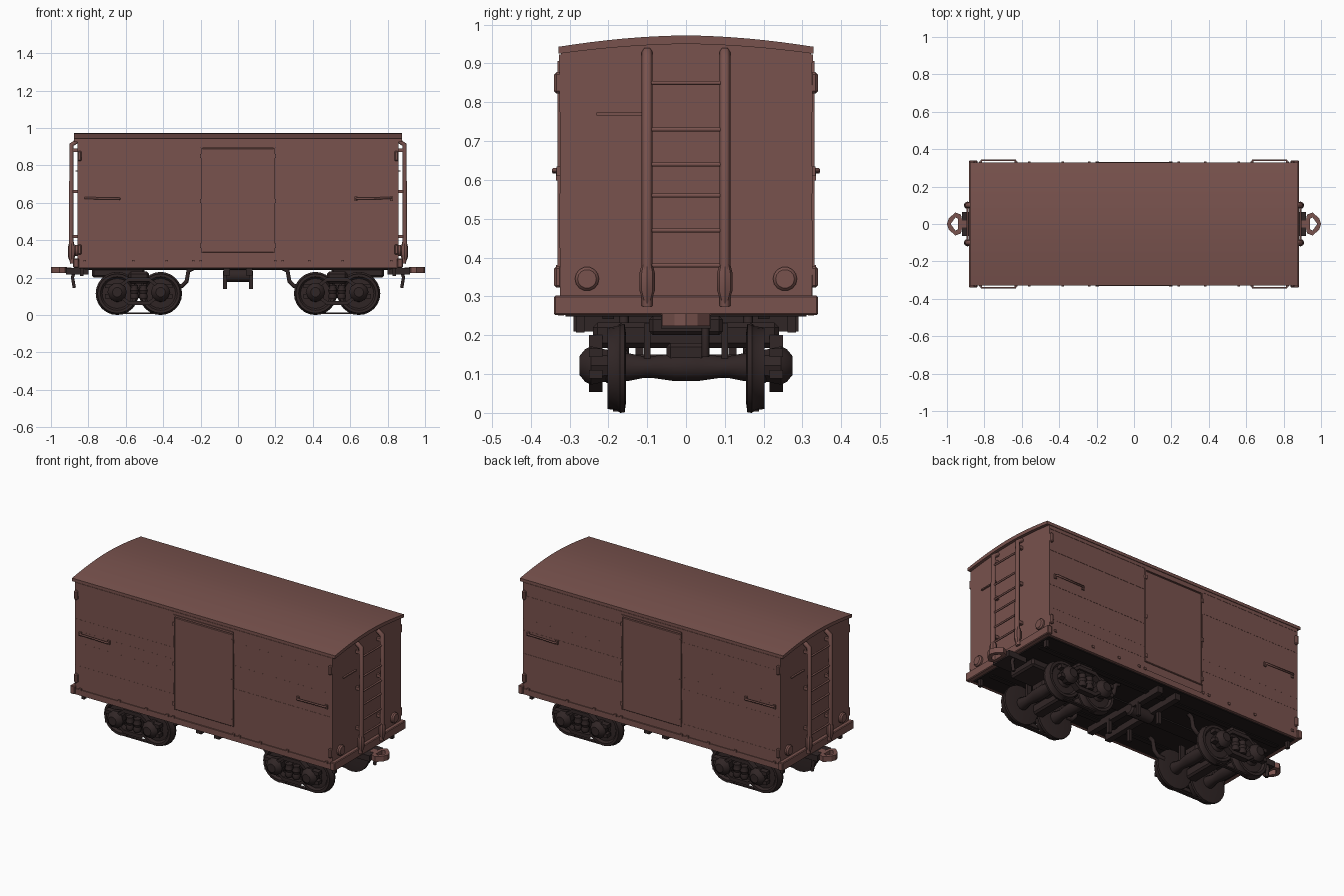
import bpy, bmesh, math, random
from mathutils import Vector

random.seed(4)
if "Cube" in bpy.data.objects:
    bpy.data.objects.remove(bpy.data.objects["Cube"])


def material(name, rgb):
    m = bpy.data.materials.new(name)
    m.use_nodes = True
    m.diffuse_color = (*rgb, 1)
    m.node_tree.nodes["Principled BSDF"].inputs["Base Color"].default_value = (*rgb, 1)
    return m


RED = material("oxide red", (0.19, 0.085, 0.075))
DARK = material("dark running gear", (0.03, 0.019, 0.019))
BLACK = material("underframe black", (0.016, 0.011, 0.011))
ENDS = ((-1, "right"), (1, "left"))
SIDES = ((-1, "front"), (1, "back"))


def finish(name, bm, mat, smooth=False):
    bmesh.ops.recalc_face_normals(bm, faces=bm.faces)
    me = bpy.data.meshes.new(name)
    bm.to_mesh(me)
    bm.free()
    me.materials.append(mat)
    ob = bpy.data.objects.new(name, me)
    bpy.context.collection.objects.link(ob)
    if smooth:
        bpy.ops.object.select_all(action="DESELECT")
        ob.select_set(True)
        bpy.context.view_layer.objects.active = ob
        bpy.ops.object.shade_smooth_by_angle(angle=math.radians(35))


def box(name, pos, size, mat=RED, bevel=0):
    bm = bmesh.new()
    bmesh.ops.create_cube(bm, size=1)
    for v in bm.verts:
        v.co = Vector(pos) + v.co * Vector(size)
    if bevel:
        bmesh.ops.bevel(bm, geom=bm.edges[:], offset=bevel, segments=1, affect="EDGES")
    finish(name, bm, mat)


def prism(name, outline, axis, lo, hi, mat=RED, smooth=False):
    """Extrude a closed outline along x, y or z."""
    def place(a, b, t):
        return {"x": (t, a, b), "y": (a, t, b), "z": (a, b, t)}[axis]
    bm = bmesh.new()
    rings = [[bm.verts.new(place(a, b, t)) for a, b in outline] for t in (lo, hi)]
    n = len(outline)
    for i in range(n):
        j = (i + 1) % n
        bm.faces.new((rings[0][i], rings[0][j], rings[1][j], rings[1][i]))
    for r in rings:
        bm.faces.new(r)
    finish(name, bm, mat, smooth)


def lathe(name, pos, profile, mat=DARK, axis="y", sides=20):
    """Turn (distance along axis, radius) pairs about the axis."""
    bm = bmesh.new()
    rings = []
    for t, r in profile:
        ring = []
        for k in range(sides):
            a = math.tau * k / sides
            c, s = r * math.cos(a), r * math.sin(a)
            off = {"x": (t, c, s), "y": (c, t, s), "z": (c, s, t)}[axis]
            ring.append(bm.verts.new(Vector(pos) + Vector(off)))
        rings.append(ring)
    for p, q in zip(rings, rings[1:]):
        for k in range(sides):
            j = (k + 1) % sides
            bm.faces.new((p[k], p[j], q[j], q[k]))
    bm.faces.new(rings[0])
    bm.faces.new(rings[-1])
    finish(name, bm, mat, True)


def rod(name, points, radius, mat=RED):
    cu = bpy.data.curves.new(name, "CURVE")
    cu.dimensions = "3D"
    cu.bevel_depth, cu.bevel_resolution, cu.use_fill_caps = radius, 1, True
    sp = cu.splines.new("POLY")
    sp.points.add(len(points) - 1)
    for p, co in zip(sp.points, points):
        p.co = (*co, 1)
    cu.materials.append(mat)
    ob = bpy.data.objects.new(name, cu)
    bpy.context.collection.objects.link(ob)


# Body shell and arched roof
def arch(half, edge, crown, steps=16):
    return [(half * t, crown - (crown - edge) * abs(t) ** 1.8)
            for t in (1 - 2 * i / steps for i in range(steps + 1))]


prism("body", [(-0.322, 0.255), (0.322, 0.255)] + arch(0.322, 0.93, 0.955), "x", -0.858, 0.858)
prism("roof", arch(0.328, 0.943, 0.972) + arch(0.328, 0.925, 0.95)[::-1],
      "x", -0.876, 0.876, smooth=True)
box("floor_underside", (0, 0, 0.253), (1.7, 0.62, 0.01), BLACK)

# Flush boards, sills, doors and side fittings
for s, side in SIDES:
    rows = 9
    step = 0.63 / rows
    for i in range(rows):
        for lo, hi in ((-0.858, -0.2), (0.2, 0.858)):
            box(f"{side}_plank", ((lo + hi) / 2, s * 0.32, 0.285 + step * (i + 0.5)),
                (hi - lo, 0.009 + random.uniform(0, 0.004), step))
    box(f"{side}_sill", (0, s * 0.322, 0.268), (1.74, 0.016, 0.034))
    box(f"{side}_eave_strip", (0, s * 0.322, 0.913), (1.716, 0.01, 0.02))
    box(f"{side}_door", (0, s * 0.323, 0.612), (0.385, 0.012, 0.555), RED, 0.003)
    box(f"{side}_door_track", (0, s * 0.325, 0.9), (0.4, 0.012, 0.012))
    for x in (-0.195, 0.195):
        box(f"{side}_door_stop", (x, s * 0.325, 0.615), (0.008, 0.012, 0.56))
        for z in (0.37, 0.61, 0.85):
            box(f"{side}_door_hinge", (x, s * 0.328, z), (0.014, 0.014, 0.022))
    for e, end in ENDS:
        for x in (0.2, 0.24, 0.38, 0.56, 0.82):
            box(f"{side}_{end}_sill_bolt", (e * x, s * 0.329, 0.287), (0.014, 0.012, 0.014))
        rod(f"{side}_{end}_grab_iron",
            [(e * 0.63, s * 0.32, 0.62), (e * 0.635, s * 0.341, 0.622),
             (e * 0.815, s * 0.341, 0.625), (e * 0.82, s * 0.32, 0.625)], 0.006)
        for x in (0.63, 0.82):
            box(f"{side}_{end}_grab_plate", (e * x, s * 0.328, 0.622), (0.016, 0.012, 0.024))
        for z in (0.35, 0.85):
            box(f"{side}_{end}_corner_bracket", (e * 0.847, s * 0.33, z),
                (0.022, 0.02, 0.055), RED, 0.006)

# Car ends: beam, ladder, lamps and coupler
for e, end in ENDS:
    box(f"{end}_end_beam", (e * 0.866, 0, 0.277), (0.03, 0.68, 0.05), RED, 0.004)
    for s, side in SIDES:
        rod(f"{end}_ladder_rail", [(e * 0.86, s * 0.1, 0.93), (e * 0.89, s * 0.1, 0.91),
                                   (e * 0.893, s * 0.1, 0.35), (e * 0.885, s * 0.1, 0.275)], 0.014)
        lathe(f"{end}_ladder_foot", (e * 0.89, s * 0.1, 0),
              [(0.275, 0.006), (0.315, 0.02), (0.36, 0.02), (0.39, 0.012)], RED, "z", 8)
        for z in (0.42, 0.66, 0.88):
            box(f"{end}_ladder_mount", (e * 0.874, s * 0.1, z), (0.036, 0.016, 0.018))
        lathe(f"{end}_{side}_buffer_pad", (e * 0.858, s * 0.255, 0.345),
              [(0, 0.031), (e * 0.01, 0.031), (e * 0.018, 0.024)], RED, "x", 14)
        box(f"{end}_{side}_hanger", (e * 0.835, s * 0.272, 0.23), (0.018, 0.022, 0.045), DARK)
        # One half of the closed coupler loop
        half = [(0.915, 0), (0.925, 0.05), (0.955, 0.062), (0.99, 0.03), (1.0, 0),
                (0.98, 0), (0.955, 0.035), (0.94, 0.028), (0.94, 0)]
        prism(f"{end}_{side}_coupler_jaw", [(e * x, s * y) for x, y in half], "z", 0.224, 0.256)
    for z in (0.38, 0.47, 0.56, 0.64, 0.73, 0.85):
        rod(f"{end}_ladder_rung", [(e * 0.89, -0.1, z), (e * 0.89, 0.1, z)], 0.006)
    box(f"{end}_end_grab_iron", (e * 0.862, -e * 0.17, 0.77), (0.012, 0.12, 0.007))
    box(f"{end}_draft_gear", (e * 0.86, 0, 0.235), (0.12, 0.13, 0.035), DARK)
    box(f"{end}_coupler_shank", (e * 0.91, 0, 0.24), (0.04, 0.04, 0.03))
    rod(f"{end}_brake_hose", [(e * 0.87, 0.05, 0.25), (e * 0.885, 0.05, 0.2),
                              (e * 0.875, 0.05, 0.145)], 0.01, DARK)

# Underframe
box("centre_sill", (0, 0, 0.246), (1.64, 0.09, 0.012), BLACK)
for s, side in SIDES:
    box(f"{side}_inner_sill", (0, s * 0.2, 0.247), (1.64, 0.03, 0.01), BLACK)
    for x in (-0.07, 0.07):
        box(f"{side}_brake_lever", (x, s * 0.12, 0.18), (0.02, 0.02, 0.08), DARK)
for x in (-0.06, 0.06):
    box("cross_beam", (x, 0, 0.23), (0.035, 0.58, 0.04), DARK)
lathe("brake_cylinder", (0, 0.05, 0.21), [(-0.08, 0.025), (-0.07, 0.035), (0.07, 0.035),
                                         (0.08, 0.025)], DARK, "x", 14)

# Trucks
WHEEL = [(-0.024, 0.03), (-0.024, 0.085), (-0.02, 0.114), (-0.008, 0.115), (0.0, 0.108),
         (0.024, 0.105), (0.024, 0.09), (0.012, 0.08), (0.014, 0.045), (0.03, 0.035), (0.03, 0.02)]
for e, end in ENDS:
    cx = e * 0.53
    box(f"{end}_body_bolster", (e * 0.64, 0, 0.225), (0.28, 0.19, 0.05), DARK, 0.01)
    box(f"{end}_truck_bolster", (cx, 0, 0.2), (0.11, 0.48, 0.065), DARK, 0.012)
    box(f"{end}_truck_crossbar", (cx, 0, 0.12), (0.07, 0.44, 0.06), DARK, 0.01)
    box(f"{end}_truck_centre_frame", (cx, 0, 0.155), (0.28, 0.1, 0.05), DARK, 0.01)
    for d in (-1, 1):
        wx = cx + d * 0.116
        lathe(f"{end}_axle", (wx, 0, 0.118), [(-0.25, 0.02), (-0.15, 0.036), (-0.1, 0.026),
                                              (-0.03, 0.036), (0.03, 0.036), (0.1, 0.026),
                                              (0.15, 0.036), (0.25, 0.02)], DARK, "y", 12)
        for s, side in SIDES:
            box(f"{end}_{side}_brake_link", (wx, s * 0.1, 0.185), (0.03, 0.016, 0.09), DARK)
            lathe(f"{end}_{side}_wheel", (wx, s * 0.178, 0.115),
                  [(s * t, r) for t, r in WHEEL], DARK, "y", 24)
            lathe(f"{end}_{side}_axle_box", (wx, s * 0.2, 0.122),
                  [(0, 0.042), (s * 0.045, 0.052), (s * 0.06, 0.044), (s * 0.074, 0.026)],
                  DARK, "y", 10)
            lathe(f"{end}_{side}_spring", (cx + d * 0.024, s * 0.235, 0.085),
                  [(0, 0.02), (0.015, 0.024), (0.03, 0.019), (0.045, 0.024), (0.06, 0.019),
                   (0.075, 0.02)], DARK, "z", 10)
    for s, side in SIDES:
        for name, zs in (("upper_arch_bar", (0.155, 0.19)), ("lower_arch_bar", (0.1, 0.065))):
            path = [(-0.18, zs[0]), (-0.1, zs[0]), (-0.055, zs[1]),
                    (0.055, zs[1]), (0.1, zs[0]), (0.18, zs[0])]
            outline = [(cx + x, z + 0.011) for x, z in path]
            outline += [(cx + x, z - 0.011) for x, z in reversed(path)]
            prism(f"{end}_{side}_{name}", outline, "y", s * 0.215, s * 0.25, DARK)
        box(f"{end}_{side}_rail_tie", (cx, s * 0.178, 0.008), (0.22, 0.02, 0.008), DARK)
        rod(f"{end}_{side}_brake_hanger",
            [(e * 0.24, s * 0.16, 0.25), (e * 0.265, s * 0.16, 0.235), (e * 0.275, s * 0.16, 0.18),
             (e * 0.3, s * 0.16, 0.155), (e * 0.34, s * 0.16, 0.15)], 0.013, DARK)
